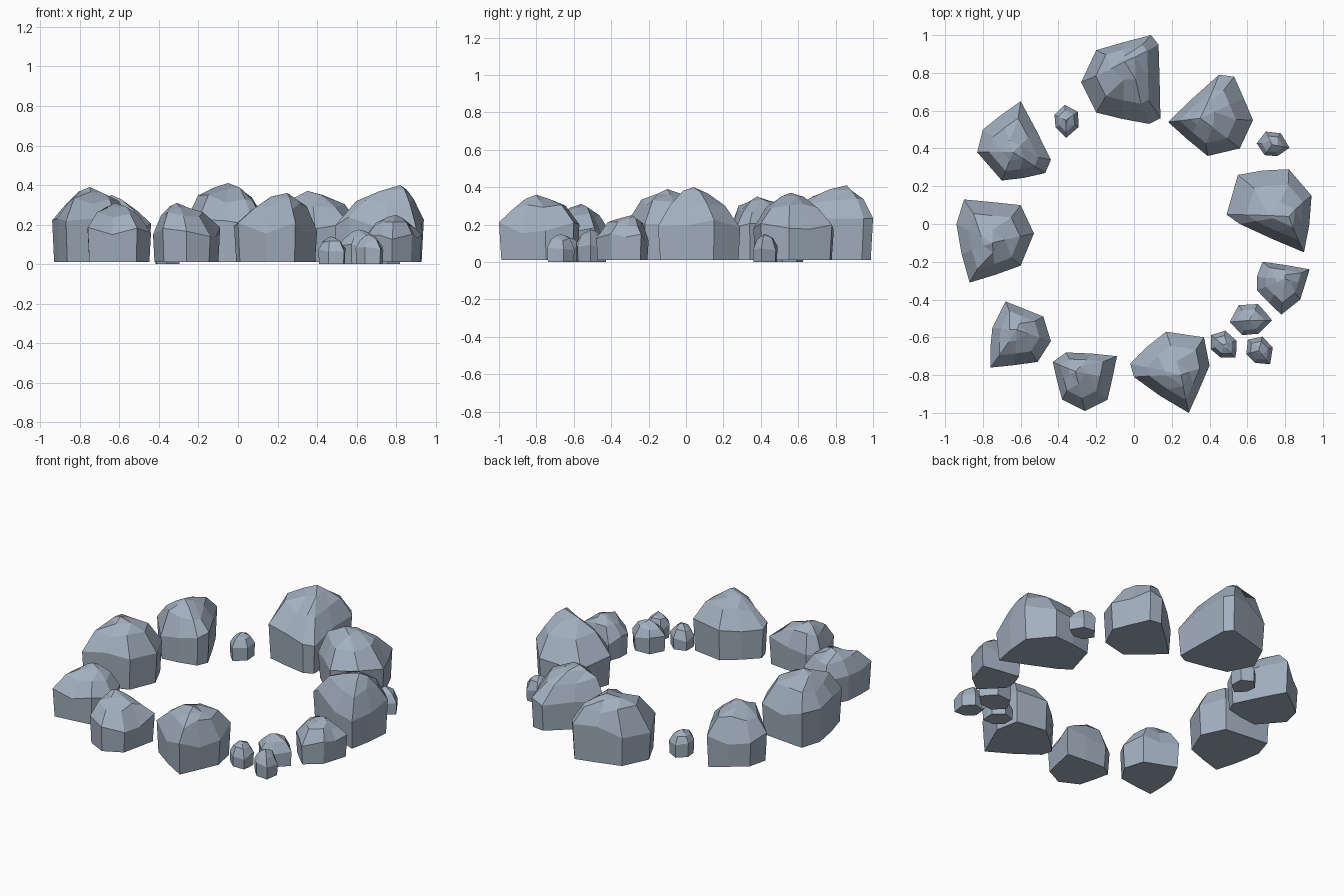
import bpy, bmesh, math, random
from mathutils import Vector

if "Cube" in bpy.data.objects:
    bpy.data.objects.remove(bpy.data.objects["Cube"])

random.seed(4)
stone = bpy.data.materials.new("blue grey stone")
stone.diffuse_color = (0.36, 0.43, 0.52, 1)
stone.use_nodes = True
stone.node_tree.nodes["Principled BSDF"].inputs["Base Color"].default_value = stone.diffuse_color


def rock(name, outline, peak, base=0.01):
    """Faceted boulder: flat foot, widest belt, sloping shoulder, off-centre peak."""
    n = len(outline)
    pts = [Vector((x, y)) for x, y in outline]
    c = sum(pts, Vector((0, 0))) / n
    top = Vector(peak[:2])
    h = peak[2]
    # add a slightly bulged midpoint on the long sides
    ring = []
    for i, p in enumerate(pts):
        q = pts[(i + 1) % n]
        ring.append(p)
        if (q - p).length > 0.62 * h:
            m = (p + q) / 2
            ring.append(c + (m - c) * random.uniform(1.0, 1.05))
    bm = bmesh.new()
    levels = []
    # (pull to centre, pull to peak, height share, height jitter)
    for shrink, lean, z, jit in ((0.95, 0, 0, 0), (1.0, 0, 0.5, 0.09),
                                 (0.95, 0.3, 0.8, 0.06), (0.9, 0.66, 0.93, 0.02)):
        row = []
        for p in ring:
            xy = (c + (p - c) * shrink).lerp(top, lean)
            zz = base + (h - base) * (z + random.uniform(-jit, jit))
            row.append(bm.verts.new((xy.x, xy.y, zz)))
        levels.append(row)
    k = len(ring)
    for lo, hi in zip(levels[:2], levels[1:3]):
        for i in range(k):
            j = (i + 1) % k
            bm.faces.new((lo[i], lo[j], hi[j], hi[i]))
    # crown: big facets from the shoulder to every second inner point
    lo, hi = levels[2], levels[3]
    for i in range(k):
        j = (i + 1) % k
        a, b = hi[i - i % 2], hi[j - j % 2]
        bm.faces.new((lo[i], lo[j], a) if a is b else (lo[i], lo[j], b, a))
    tip = bm.verts.new((top.x, top.y, h))
    inner = hi[::2]
    for i, v in enumerate(inner):
        bm.faces.new((v, inner[(i + 1) % len(inner)], tip))
    bm.faces.new(levels[0])
    bmesh.ops.delete(bm, geom=[v for v in bm.verts if not v.link_faces], context='VERTS')
    bmesh.ops.recalc_face_normals(bm, faces=bm.faces)
    me = bpy.data.meshes.new(name)
    bm.to_mesh(me)
    bm.free()
    me.materials.append(stone)
    bpy.context.collection.objects.link(bpy.data.objects.new(name, me))


# large boulders round the ring
rock("boulder_back", ((-.28, .75), (-.2, .92), (.09, 1), (.13, .95), (.14, .56), (.08, .53), (-.2, .59)),
     (-.05, .86, .41))
rock("boulder_back_right", ((.18, .54), (.45, .79), (.53, .78), (.63, .55), (.56, .4), (.39, .36)),
     (.35, .56, .37))
rock("boulder_right", ((.49, .05), (.55, .26), (.82, .29), (.94, .15), (.9, -.15), (.56, 0)),
     (.82, .04, .4))
rock("boulder_front_right", ((.65, -.28), (.68, -.2), (.93, -.24), (.88, -.4), (.78, -.48), (.65, -.35)),
     (.8, -.29, .25))
rock("boulder_front", ((-.02, -.74), (.17, -.57), (.37, -.6), (.4, -.75), (.29, -1), (0, -.81)),
     (.25, -.8, .36))
rock("boulder_front_mid", ((-.43, -.73), (-.36, -.68), (-.09, -.7), (-.14, -.93), (-.26, -.99), (-.38, -.93)),
     (-.31, -.78, .31))
rock("boulder_front_left", ((-.76, -.76), (-.75, -.55), (-.68, -.41), (-.48, -.49), (-.44, -.62), (-.51, -.73)),
     (-.62, -.56, .31))
rock("boulder_left", ((-.94, 0), (-.9, .13), (-.6, .1), (-.53, -.05), (-.6, -.22), (-.87, -.31)),
     (-.75, -.1, .39))
rock("boulder_back_left", ((-.83, .38), (-.8, .5), (-.6, .65), (-.44, .34), (-.47, .27), (-.7, .23)),
     (-.64, .38, .35))

# small stones share one spiked outline, turned and scaled
SHAPE = ((0, 1.05), (62, .85), (125, .85), (185, .9), (245, .75), (305, .75))
SMALL = ((-.36, .55, .09, -90, .15), (.73, .42, .09, -10, .15), (.47, -.64, .09, -45, .14),
         (.66, -.67, .09, -50, .15), (.61, -.51, .115, 0, .175))
for i, (x, y, r, turn, h) in enumerate(SMALL):
    out = [(x + r * s * math.cos(math.radians(a + turn)), y + r * s * math.sin(math.radians(a + turn)))
           for a, s in SHAPE]
    rock("small_stone_%d" % (i + 1), out, (x, y, h), 0.0)
